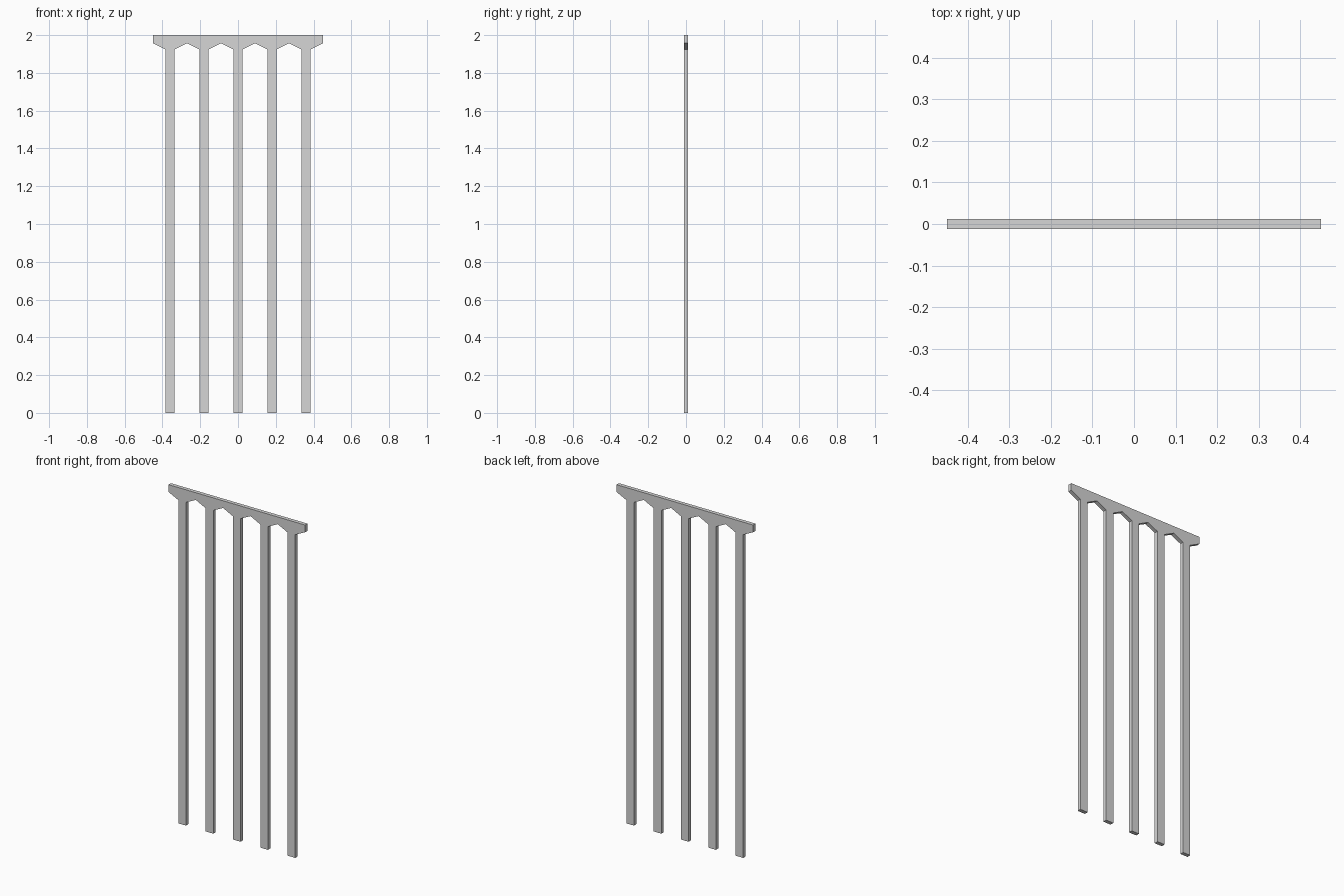
import bpy
import bmesh

cube = bpy.data.objects.get("Cube")
if cube:
    bpy.data.objects.remove(cube, do_unlink=True)

DEPTH = 0.023
SPACING = 0.18
HALF_PILE = 0.025
NECK_Z, PEAK_Z, TOP_Z = 1.925, 1.957, 2.0
centres = [SPACING * i for i in range(-2, 3)]

concrete = bpy.data.materials.new("light_concrete_grey")
concrete.use_nodes = True
grey = (0.67, 0.67, 0.67, 1)
concrete.diffuse_color = grey
concrete.node_tree.nodes["Principled BSDF"].inputs["Base Color"].default_value = grey


def extruded(name, outline, open_edges=()):
    """Extrude an x-z outline through the depth, leaving the listed edges open."""
    bm = bmesh.new()
    front = [bm.verts.new((x, -DEPTH / 2, z)) for x, z in outline]
    back = [bm.verts.new((x, DEPTH / 2, z)) for x, z in outline]
    bm.faces.new(front)
    bm.faces.new(back[::-1])
    n = len(outline)
    for i in range(n):
        if i not in open_edges:
            j = (i + 1) % n
            bm.faces.new((front[j], front[i], back[i], back[j]))
    bmesh.ops.recalc_face_normals(bm, faces=bm.faces)
    mesh = bpy.data.meshes.new(name)
    bm.to_mesh(mesh)
    bm.free()
    mesh.materials.append(concrete)
    obj = bpy.data.objects.new(name, mesh)
    bpy.context.collection.objects.link(obj)


# Cap beam: haunched underside, open where each pile joins
half_length = centres[-1] + SPACING / 2
underside = [(-half_length, PEAK_Z)]
joints = []
for c in centres:
    joints.append(len(underside))
    underside += [(c - HALF_PILE, NECK_Z), (c + HALF_PILE, NECK_Z),
                  (c + SPACING / 2, PEAK_Z)]
extruded("cap_beam", underside + [(half_length, TOP_Z), (-half_length, TOP_Z)], joints)

# Piles: square-edged posts with their tops open into the beam
for number, c in enumerate(centres, 1):
    l, r = c - HALF_PILE, c + HALF_PILE
    extruded(f"pile_{number}", [(l, 0), (r, 0), (r, NECK_Z), (l, NECK_Z)], [2])
